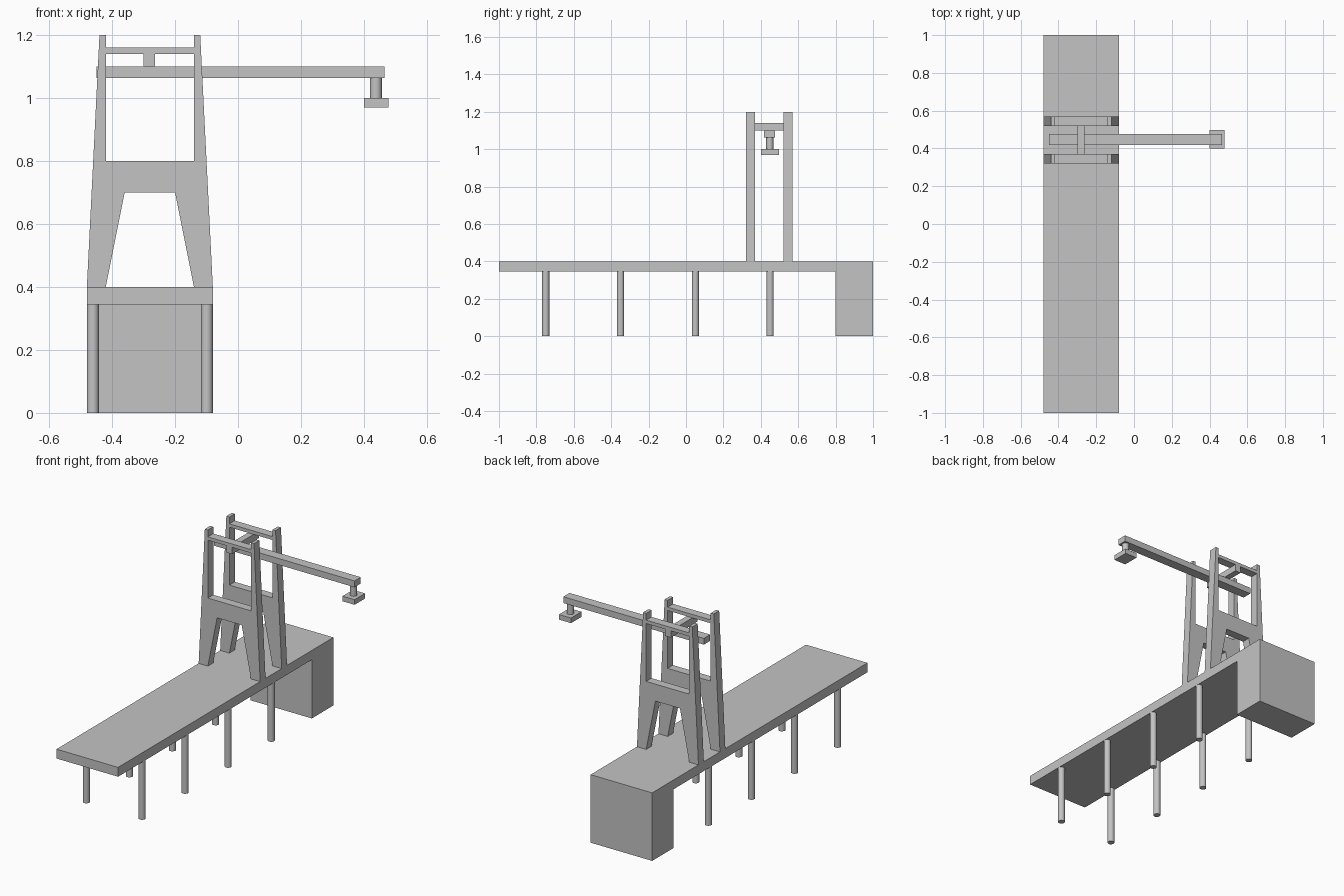
import bpy
import bmesh

cube = bpy.data.objects.get("Cube")
if cube:
    bpy.data.objects.remove(cube, do_unlink=True)

grey = bpy.data.materials.new("plain grey")
grey.use_nodes = True
colour = (0.55, 0.55, 0.55, 1)
grey.diffuse_color = colour
grey.node_tree.nodes["Principled BSDF"].inputs["Base Color"].default_value = colour


def finish(name, bm):
    bmesh.ops.recalc_face_normals(bm, faces=bm.faces)
    mesh = bpy.data.meshes.new(name)
    bm.to_mesh(mesh)
    bm.free()
    mesh.materials.append(grey)
    obj = bpy.data.objects.new(name, mesh)
    bpy.context.collection.objects.link(obj)
    return obj


def box(name, xs, ys, zs):
    bm = bmesh.new()
    bmesh.ops.create_cube(bm, size=1)
    for v in bm.verts:
        v.co = [(lo + hi) / 2 + c * (hi - lo) for c, (lo, hi) in zip(v.co, (xs, ys, zs))]
    return finish(name, bm)


def rod(name, x, y, radius, low, high):
    bm = bmesh.new()
    bmesh.ops.create_cone(bm, cap_ends=True, segments=24, radius1=radius,
                          radius2=radius, depth=high - low)
    bmesh.ops.translate(bm, verts=bm.verts, vec=(x, y, (low + high) / 2))
    for face in bm.faces:
        face.smooth = len(face.verts) == 4
    for edge in bm.edges:
        edge.smooth = all(face.smooth for face in edge.link_faces)
    return finish(name, bm)


def extruded_profile(name, points, y0, y1):
    bm = bmesh.new()
    face = bm.faces.new([bm.verts.new((x, y0, z)) for x, z in points])
    result = bmesh.ops.extrude_face_region(bm, geom=[face])
    moved = [g for g in result["geom"] if isinstance(g, bmesh.types.BMVert)]
    bmesh.ops.translate(bm, verts=moved, vec=(0, y1 - y0, 0))
    return finish(name, bm)


# Pier deck with its shore block
MID = -0.28
deck_side = [(-1, 0.345), (0.8, 0.345), (0.8, 0), (1, 0), (1, 0.4), (-1, 0.4)]
deck = extruded_profile("pier_deck", deck_side, -0.2, 0.2)
for v in deck.data.vertices:
    v.co = (MID - v.co.y, v.co.x, v.co.z)

# Two rows of round piles
for row, x in (("right", -0.461), ("left", -0.099)):
    for i in range(4):
        rod(f"{row}_pile_{i + 1}", x, -0.75 + 0.4 * i, 0.019, 0, 0.345)

# Pair of tapered tower frames, mirrored about the pier centre line
half = [(0.08, 0.7), (0.14, 0.4), (0.2, 0.4), (0.16, 1.2), (0.14, 1.2), (0.14, 0.8)]
outline = [(MID + x, z) for x, z in half] + [(MID - x, z) for x, z in reversed(half)]
for side, y0, y1 in (("front", 0.32, 0.37), ("back", 0.52, 0.57)):
    extruded_profile(f"{side}_tower_frame", outline, y0, y1)
    box(f"{side}_top_rail", (-0.42, -0.14), (y0, y1), (1.14, 1.16))

# Boom slung below the rails
box("boom_hanger", (-0.3, -0.263), (0.32, 0.57), (1.1, 1.14))
box("boom", (-0.45, 0.465), (0.418, 0.476), (1.063, 1.1))

# Lifting head at the end of the boom
rod("lifting_stem", 0.438, 0.448, 0.019, 1.0, 1.063)
box("lifting_plate", (0.4, 0.478), (0.4, 0.497), (0.97, 1.0))
